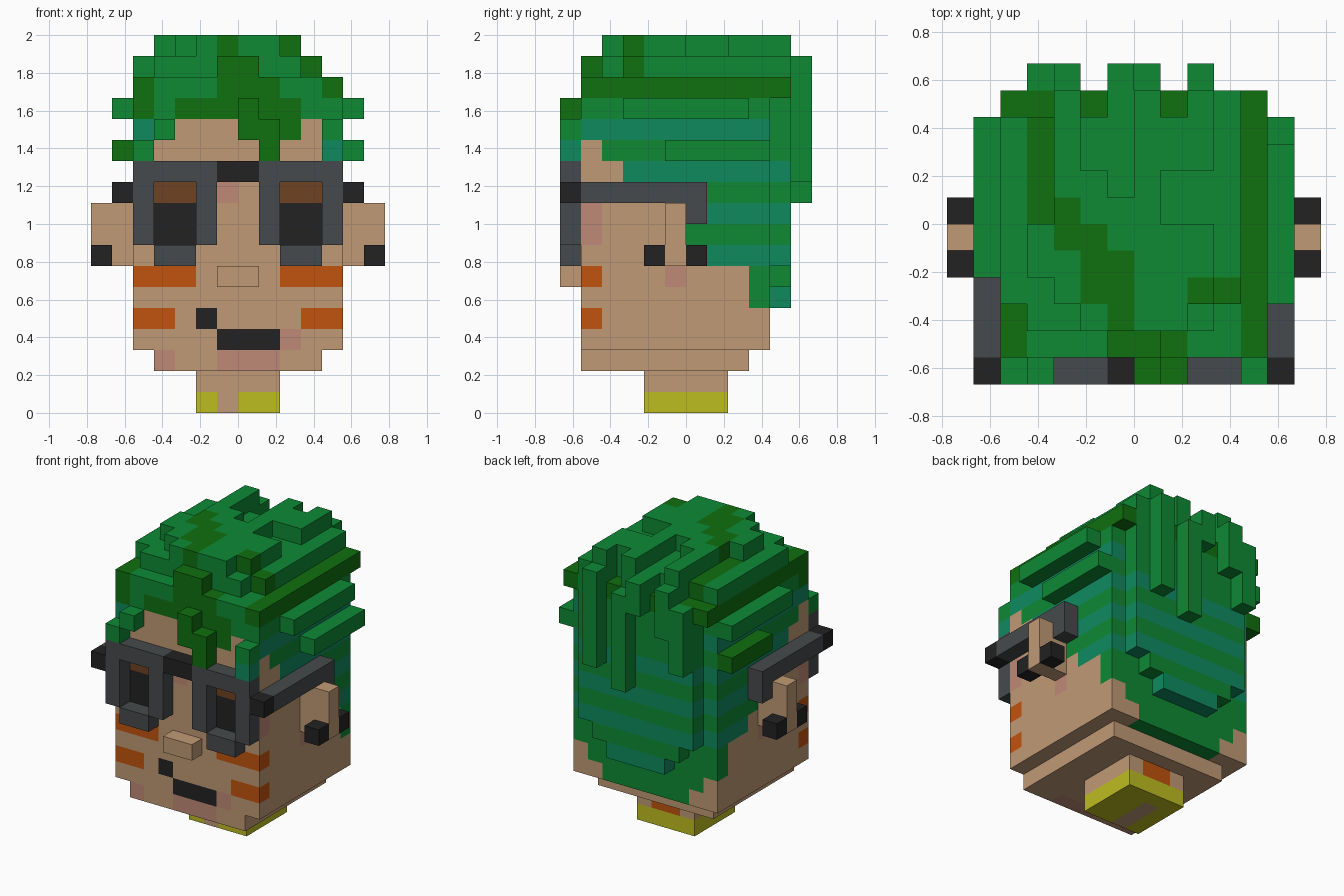
import bpy
import bmesh

cube = bpy.data.objects.get("Cube")
if cube:
    bpy.data.objects.remove(cube, do_unlink=True)

U = 1 / 9  # edge length of one block


def linear(c):
    c /= 255
    return c / 12.92 if c <= 0.04045 else ((c + 0.055) / 1.055) ** 2.4


COLOURS = {"skin": "C19A75", "pink": "BF8A76", "orange": "C1530E", "black": "222222",
           "gray": "464A4C", "brown": "6E4222", "yellow": "BEBD20", "green": "0E8A35",
           "dark_green": "10700F", "teal": "0F8A5F"}
MATS = {}
for cname, code in COLOURS.items():
    rgba = [linear(int(code[i:i + 2], 16)) for i in (0, 2, 4)] + [1]
    mat = bpy.data.materials.new(cname)
    mat.use_nodes = True
    mat.diffuse_color = rgba
    bsdf = next(n for n in mat.node_tree.nodes if n.type == 'BSDF_PRINCIPLED')
    bsdf.inputs["Base Color"].default_value = rgba
    bsdf.inputs["Roughness"].default_value = 0.9
    MATS[cname] = mat


class Part:
    """A set of coloured blocks that becomes one mesh of exposed faces."""

    def __init__(self, name):
        self.name, self.cells = name, {}

    def fill(self, x, y, z, colour):
        for i in range(*x):
            for j in range(*y):
                for k in range(*z):
                    self.cells[i, j, k] = colour
        return self

    def paint(self, x, y, z, colour):
        for c in self.cells:
            if all(a <= v < b for v, (a, b) in zip(c, (x, y, z))):
                self.cells[c] = colour

    def build(self):
        bm, verts = bmesh.new(), {}
        used = sorted(set(self.cells.values()))

        def vert(p):
            if p not in verts:
                verts[p] = bm.verts.new([v * U for v in p])
            return verts[p]

        for c, colour in self.cells.items():
            for axis in range(3):
                for side in (0, 1):
                    near = list(c)
                    near[axis] += 2 * side - 1
                    if tuple(near) in self.cells:
                        continue
                    b, d = (axis + 1) % 3, (axis + 2) % 3
                    ring = []
                    for s, t in ((0, 0), (1, 0), (1, 1), (0, 1)):
                        p = list(c)
                        p[axis] += side
                        p[b] += s
                        p[d] += t
                        ring.append(vert(tuple(p)))
                    face = bm.faces.new(ring if side else ring[::-1])
                    face.material_index = used.index(colour)
        mesh = bpy.data.meshes.new(self.name)
        bm.to_mesh(mesh)
        bm.free()
        for u in used:
            mesh.materials.append(MATS[u])
        bpy.context.collection.objects.link(bpy.data.objects.new(self.name, mesh))


def span(a, b, s):
    """Range a..b, mirrored when s is -1."""
    return (a, b) if s > 0 else (-b, -a)


def stripe(z):
    return "teal" if z % 2 else "green"


# Neck with collar
neck = Part("neck").fill((-2, 2), (-2, 2), (0, 1), "yellow").fill((-2, 2), (-2, 2), (1, 2), "skin")
neck.paint((-1, 0), (-2, 1), (0, 1), "skin")
neck.paint((-1, 1), (1, 2), (1, 2), "orange")
neck.build()

# Head with chin
head = Part("head").fill((-4, 4), (-5, 3), (2, 3), "skin").fill((-5, 5), (-5, 4), (3, 15), "skin")
FACE = (-5, -4)
for x, z, colour in (((-4, -3), (2, 3), "pink"), ((-1, 2), (2, 3), "pink"), ((2, 3), (3, 4), "pink"),
                     ((-1, 2), (3, 4), "black"), ((-2, -1), (4, 5), "black"),
                     ((-5, -3), (4, 5), "orange"), ((3, 5), (4, 5), "orange"),
                     ((-5, -2), (6, 7), "orange"), ((2, 5), (6, 7), "orange"),
                     ((-1, 0), (10, 11), "pink")):
    head.paint(x, FACE, z, colour)
for s in (1, -1):
    # Eyes, brows and cheeks
    head.paint(span(2, 4, s), FACE, (8, 10), "black")
    head.paint(span(2, 4, s), FACE, (10, 11), "brown")
    head.paint(span(4, 5, s), FACE, (8, 10), "pink")
    head.paint(span(4, 5, s), (-1, 0), (6, 7), "pink")
    # Striped hair on the sides
    for z, y in zip(range(5, 15), (3, 3, 1, 0, 0, 0, -3, -4, -5, -5)):
        head.paint(span(4, 5, s), (y, 4), (z, z + 1), "green" if z == 5 else stripe(z))
# Striped hair on the back
for z in range(3, 15):
    w = min(z, 5)
    head.paint((-w, w), (3, 4), (z, z + 1), "green" if z < 6 else stripe(z))
# Hairline
head.paint((-5, 5), FACE, (14, 15), "green")
head.paint((-3, 3), FACE, (14, 15), "dark_green")
head.paint((-5, -4), FACE, (14, 15), "dark_green")
head.paint((2, 3), FACE, (13, 14), "dark_green")
head.build()

Part("nose").fill((-1, 1), (-6, -5), (6, 7), "skin").build()

# Ears with studs, and glasses
glasses = Part("glasses").fill((-1, 1), (-6, -5), (11, 12), "black")
for s, side in ((1, "left"), (-1, "right")):
    Part(side + "_ear").fill(span(5, 7, s), (-1, 0), (7, 10), "skin").build()
    studs = Part(side + "_ear_studs")
    for y in (-2, 0):
        studs.fill(span(6, 7, s), (y, y + 1), (7, 8), "black")
    studs.build()
    for x, z in (((1, 2), (8, 12)), ((4, 5), (8, 12)), ((2, 4), (11, 12)), ((2, 4), (7, 8))):
        glasses.fill(span(*x, s), (-6, -5), z, "gray")
    glasses.fill(span(5, 6, s), (-6, -5), (10, 11), "black")
    glasses.fill(span(5, 6, s), (-5, 1), (10, 11), "gray")
    glasses.fill(span(5, 6, s), (0, 1), (9, 10), "gray")
glasses.build()

# Back plate of hair, narrowing downwards
back = Part("back_hair")
for z in range(5, 15):
    w = min(z - 3, 4)
    back.fill((-w, w), (4, 5), (z, z + 1), stripe(z) if z < 12 else "green")
back.build()

# Crown: bottom layer
crown = Part("crown_hair").fill((-5, 5), (-5, 5), (15, 16), "green")
for x in (-5, 4):
    crown.paint((x, x + 1), (-5, 5), (15, 16), "dark_green")
crown.paint((-1, 2), FACE, (15, 16), "dark_green")
for x in ((-5, -3), (-2, -1), (1, 2)):
    crown.paint(x, (4, 5), (15, 16), "dark_green")
# Crown: middle layer
crown.fill((-4, 3), (-4, 4), (16, 17), "green")
crown.fill((-5, -4), (-3, 4), (16, 17), "green")
crown.fill((3, 4), (-3, 4), (16, 17), "green")
crown.fill((-1, 1), FACE, (16, 17), "dark_green")
for x in ((-3, -2), (-1, 1), (2, 4)):
    crown.fill(x, (4, 5), (16, 17), "green")
# Crown: top ridges, each column running front to back
for x, y0, y1 in ((-4, -2, 0), (-3, -3, 5), (-2, -4, 2), (-1, -4, 1), (0, -4, 5), (1, -4, 0), (2, -3, 0)):
    crown.fill((x, x + 1), (y0, y1), (17, 18), "green")
crown.fill((1, 2), (2, 4), (17, 18), "green")
crown.fill((2, 3), (2, 5), (17, 18), "green")
# Dark streak sweeping across the crown
for x, y in (((-4, -3), (1, 5)), ((-4, -2), (0, 1)), ((-3, -1), (-1, 0)),
             ((-2, 0), (-3, -1)), ((-1, 1), (-4, -3)), ((2, 4), (-3, -2))):
    crown.paint(x, y, (16, 18), "dark_green")
crown.paint((0, 1), (-4, -3), (17, 18), "green")
crown.build()

# Fringe locks
fringe = Part("fringe_locks")
for x, z, colour in (((-5, -4), (12, 13), "green"), ((-4, -3), (13, 14), "green"),
                     ((0, 1), (14, 15), "dark_green"), ((0, 2), (13, 14), "dark_green"),
                     ((1, 2), (12, 13), "dark_green"),
                     ((4, 5), (13, 14), "green"), ((4, 5), (12, 13), "teal")):
    fringe.fill(x, (-6, -5), z, colour)
fringe.build()

# Side locks
Part("left_side_locks").fill((5, 6), (-3, 3), (14, 15), "green").fill(
    (5, 6), (-1, 4), (12, 13), "green").build()
Part("right_side_locks").fill((-6, -5), (-2, 4), (14, 15), "green").fill(
    (-6, -5), (0, 4), (12, 13), "dark_green").build()

# Locks hanging at the back
locks = Part("back_locks")
for x, z0, z1 in ((-4, 12, 16), (-3, 14, 17), (-1, 15, 17), (0, 10, 16), (2, 11, 17)):
    locks.fill((x, x + 1), (5, 6), (z0, z1), "green")
locks.build()
